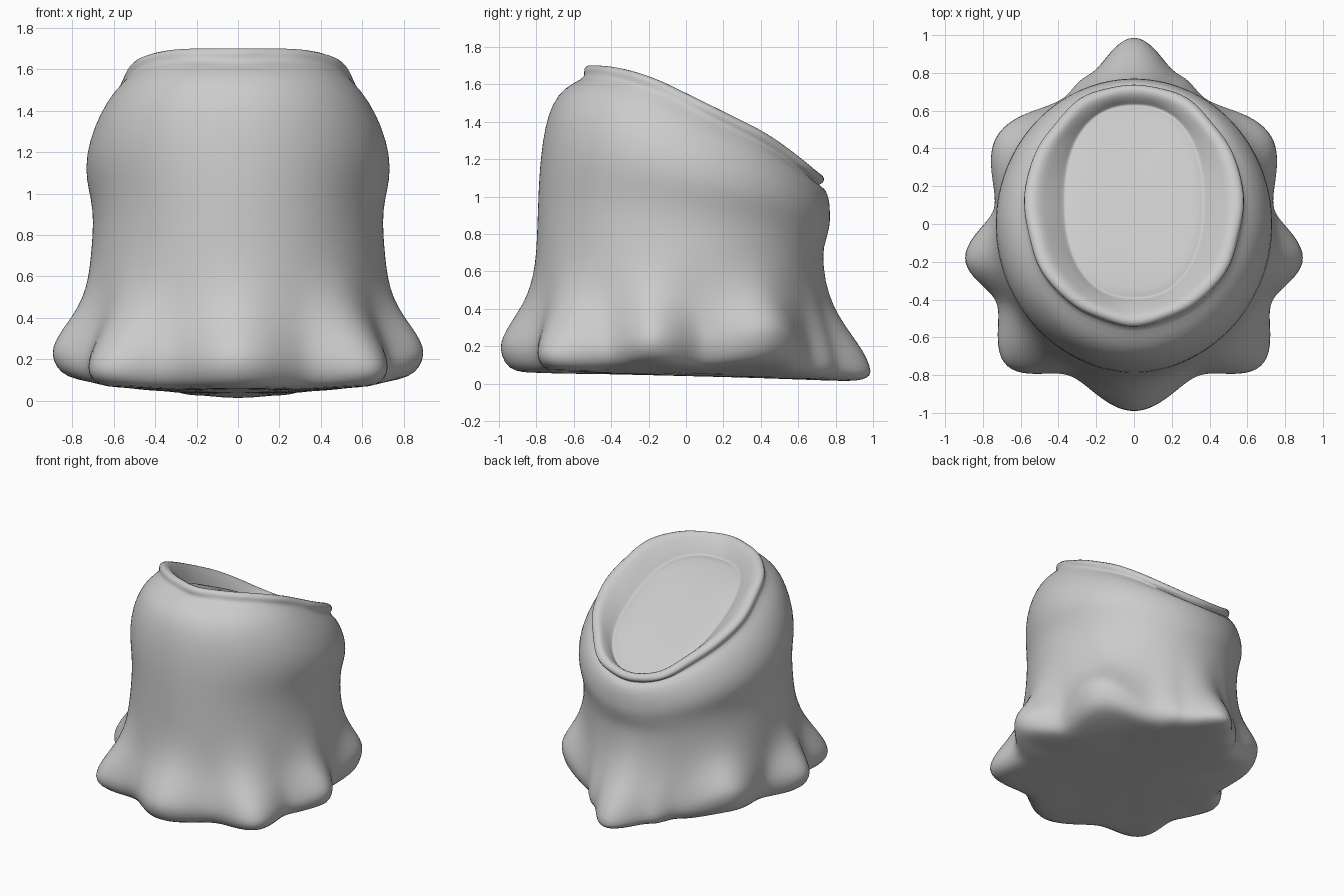
import bpy, bmesh, math

if "Cube" in bpy.data.objects:
    bpy.data.objects.remove(bpy.data.objects["Cube"])

N = 112  # points around each ring; angle 0 faces the front (-y)


def table(points, x, smooth=True):
    """Interpolate a short table of (x, values...) rows."""
    if x <= points[0][0]:
        return points[0][1:]
    for a, b in zip(points, points[1:]):
        if x <= b[0]:
            t = (x - a[0]) / (b[0] - a[0])
            if smooth:
                t = t * t * (3 - 2 * t)
            return [p + (q - p) * t for p, q in zip(a[1:], b[1:])]
    return points[-1][1:]


# Roots by angle from the front: radius, height of widest point, underside height
ROOTS = [(0, 1.0, .19, .055), (23, .875, .17, .05), (42, 1.02, .15, .07),
         (61, .84, .17, .08), (77.5, .925, .23, .125), (97, .745, .22, .09),
         (123, .87, .28, .13), (150, .765, .15, .05), (163, .83, .09, .025),
         (180, 1.0, .055, .01)]
# Crest height of the sloping cut, by y
SLOPE = [(-.6, 1.70), (-.43, 1.71), (-.19, 1.65), (.18, 1.468), (.45, 1.335),
         (.69, 1.15), (.8, 1.05)]


def crest(y):
    return sum(table(SLOPE, y + d * .025, False)[0] for d in range(-4, 5)) / 9


def oval(a, hx, front, back, power=1.0):
    s, c = math.sin(a), math.cos(a)
    s = math.copysign(abs(s) ** power, s)
    c = math.copysign(abs(c) ** power, c)
    return hx * s, (front + back) / 2 - (back - front) / 2 * c


def root(a):
    deg = math.degrees(a)
    return table(ROOTS, min(deg, 360 - deg))


def underside(scale, lift):
    def point(a):
        r, zb, zu = root(a)
        x, y = r * scale * math.sin(a), -r * scale * math.cos(a)
        flat = .04 - .025 * y
        z = flat + (zu - flat) * max(0, (scale - .5) / .5) + (zb - zu) * lift
        return x, y, z
    return point


def flare(u, w):
    def point(a):
        r, zb, _ = root(a)
        x, y = oval(a, .715, -.80, .72)
        return (x + (r * math.sin(a) - x) * w, y + (-r * math.cos(a) - y) * w,
                zb + (.7 - zb) * u)
    return point


def trunk(f, hx, front, back):
    def point(a):
        x, y = oval(a, hx, front, back)
        top = crest(oval(a, .565, -.55, .70)[1]) - .075
        return x, y, .7 + (top - .7) * f
    return point


def rim(dz, hx, front, back, power=1.0, wobble=0.0):
    def point(a):
        x, y = oval(a, hx, front, back, power)
        k = 1 + wobble * (math.cos(7 * a) + .6 * math.cos(12 * a))
        x, y = x * k, .1 + (y - .1) * k
        return x, y, crest(y) + dz
    return point


rings = [underside(s, l) for s, l in
         ((.3, 0), (.6, 0), (.82, 0), (.92, .05), (.975, .4))]
rings += [flare(u, w) for u, w in
          ((0, 1), (.12, .91), (.25, .72), (.4, .46), (.56, .24), (.76, .08))]
rings += [trunk(*p) for p in
          ((0, .71, -.80, .73), (.15, .70, -.795, .745), (.3, .70, -.79, .76),
           (.43, .72, -.785, .77), (.56, .738, -.775, .77), (.72, .72, -.755, .768),
           (.86, .675, -.715, .757), (.95, .625, -.65, .74), (1, .575, -.555, .705))]
# Rolled bark lip, hollow wall and sunken cut face
rings += [rim(*p) for p in
          ((-.055, .578, -.535, .725, 1, .006), (-.02, .582, -.54, .745, 1, .009),
           (0, .55, -.515, .735, 1, .009), (-.005, .51, -.485, .71, 1, .007),
           (-.045, .46, -.45, .675, .95, .004), (-.095, .40, -.41, .645, .9),
           (-.125, .372, -.395, .63, .86), (-.125, .362, -.385, .62, .86),
           (-.115, .345, -.365, .605, .86), (-.115, .2, -.17, .41, .9))]

bm = bmesh.new()
loops = [[bm.verts.new(ring(2 * math.pi * i / N)) for i in range(N)] for ring in rings]
for low, high in zip(loops, loops[1:]):
    for i in range(N):
        j = (i + 1) % N
        bm.faces.new((low[i], low[j], high[j], high[i]))
for loop, z in ((loops[0], .04), (loops[-1], crest(.12) - .115)):
    hub = bm.verts.new((0, 0 if loop is loops[0] else .12, z))
    for i in range(N):
        bm.faces.new((hub, loop[i], loop[(i + 1) % N]))
bmesh.ops.recalc_face_normals(bm, faces=bm.faces)
for face in bm.faces:
    face.smooth = True

mesh = bpy.data.meshes.new("tree_stump")
bm.to_mesh(mesh)
bm.free()
stump = bpy.data.objects.new("tree_stump", mesh)
bpy.context.collection.objects.link(stump)
sub = stump.modifiers.new("smooth", 'SUBSURF')
sub.levels = sub.render_levels = 1
